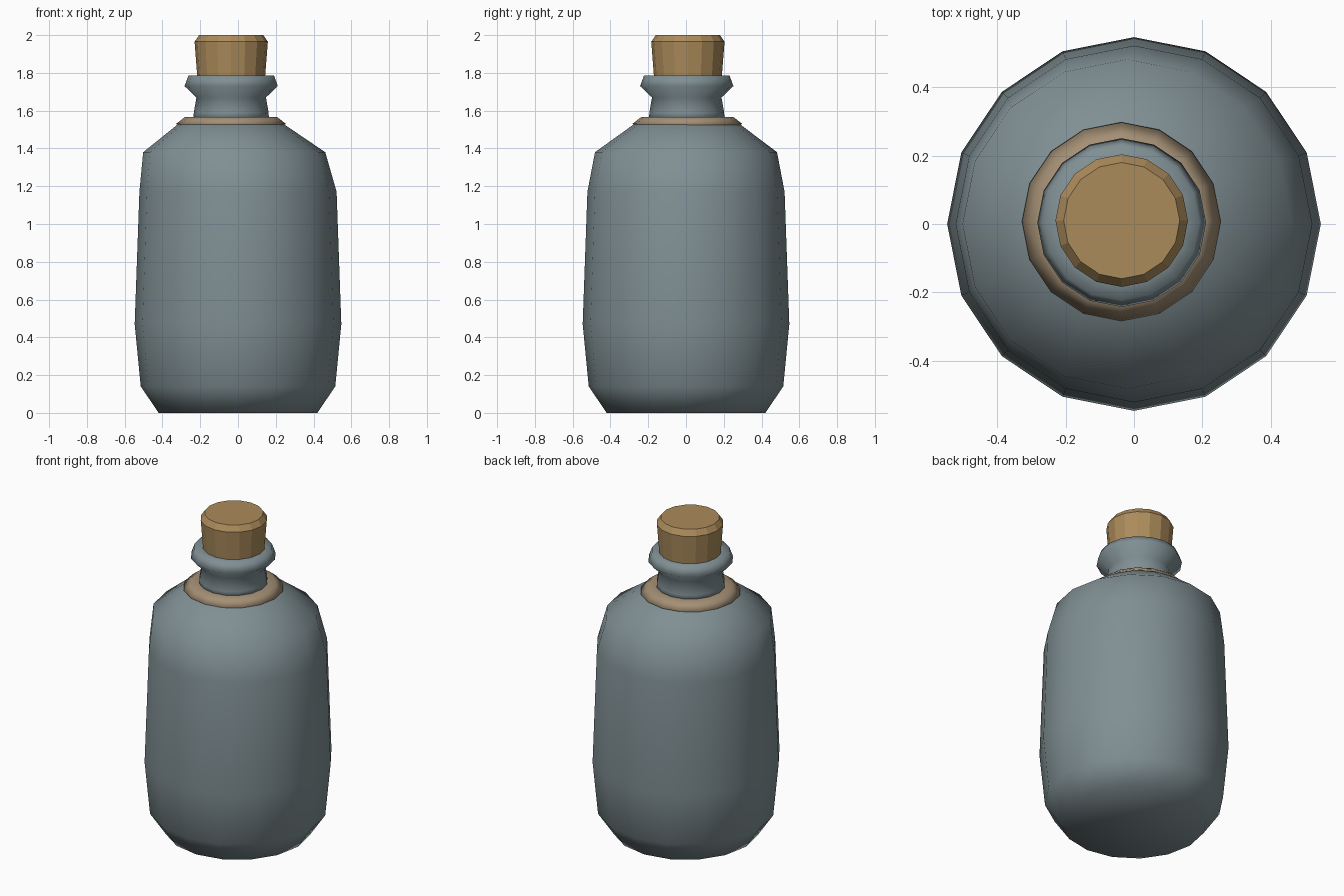
import bpy, bmesh, math

if "Cube" in bpy.data.objects:
    bpy.data.objects.remove(bpy.data.objects["Cube"], do_unlink=True)

SIDES = 16


def material(name, rgb):
    mat = bpy.data.materials.new(name)
    mat.use_nodes = True
    mat.diffuse_color = (*rgb, 1)
    mat.node_tree.nodes["Principled BSDF"].inputs["Base Color"].default_value = (*rgb, 1)
    return mat


def lathe(name, rings, mat, smooth=True):
    """Stack rings of (radius, z, centre x, centre y) and cap both ends."""
    bm = bmesh.new()
    loops = []
    for r, z, cx, cy in rings:
        angles = [math.tau * i / SIDES for i in range(SIDES)]
        loops.append([bm.verts.new((cx + r * math.cos(a), cy + r * math.sin(a), z))
                      for a in angles])
    for low, high in zip(loops, loops[1:]):
        for i in range(SIDES):
            j = (i + 1) % SIDES
            bm.faces.new((low[i], low[j], high[j], high[i]))
    bm.faces.new(loops[0][::-1])
    bm.faces.new(loops[-1])
    for face in bm.faces:
        face.smooth = smooth
    mesh = bpy.data.meshes.new(name)
    bm.to_mesh(mesh)
    bm.free()
    mesh.materials.append(mat)
    obj = bpy.data.objects.new(name, mesh)
    bpy.context.collection.objects.link(obj)
    return obj


glass = material("blue grey glass", (0.215, 0.275, 0.295))
cord = material("tan cord", (0.37, 0.275, 0.175))
wood = material("cork brown", (0.41, 0.26, 0.105))

# Bottle body, leaning slightly towards the right at the shoulder
lathe("bottle_body", [
    (0.42, 0.0, 0, 0), (0.515, 0.14, 0, 0), (0.547, 0.47, 0, 0),
    (0.522, 1.17, 0, 0), (0.482, 1.38, -0.02, 0),
    (0.285, 1.525, -0.037, 0.005), (0.2, 1.555, -0.037, 0.005)], glass)

# Band around the base of the neck
lathe("neck_band", [
    (0.26, 1.51, -0.037, 0.007), (0.291, 1.53, -0.037, 0.007),
    (0.243, 1.567, -0.037, 0.007), (0.19, 1.567, -0.037, 0.007)], cord)

# Neck with flared lip
lathe("bottle_neck", [
    (0.2, 1.55, -0.036, 0.004), (0.198, 1.59, -0.036, 0.004),
    (0.184, 1.67, -0.036, 0.004), (0.247, 1.73, -0.036, 0.004),
    (0.227, 1.785, -0.036, 0.004), (0.17, 1.785, -0.036, 0.004)], glass)

# Faceted stopper with a chamfered top
lathe("cork_stopper", [
    (0.174, 1.7, -0.036, 0.01), (0.18, 1.785, -0.036, 0.01),
    (0.194, 1.965, -0.036, 0.01), (0.17, 2.0, -0.036, 0.01)], wood, smooth=False)
